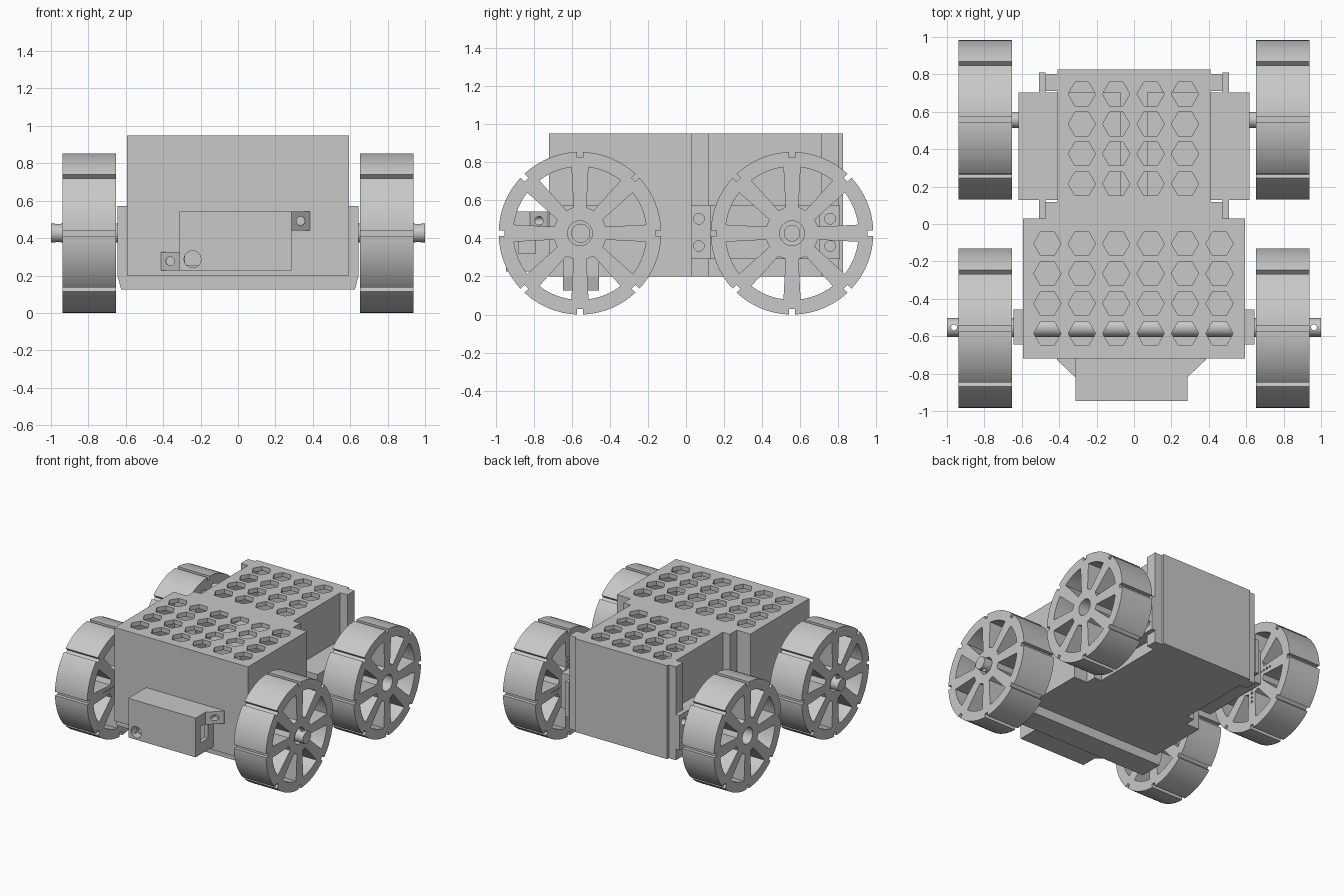
import bpy, bmesh, math

if "Cube" in bpy.data.objects:
    bpy.data.objects.remove(bpy.data.objects["Cube"])

grey = bpy.data.materials.new("plain grey")
grey.diffuse_color = (0.58, 0.58, 0.58, 1)
grey.use_nodes = True
grey.node_tree.nodes["Principled BSDF"].inputs["Base Color"].default_value = grey.diffuse_color


def place(axis, u, v, w):
    return {'x': (w, u, v), 'y': (u, w, v), 'z': (u, v, w)}[axis]


def make(name, parts):
    """Object from prisms, each (axis, 2D outline, start, end)."""
    bm = bmesh.new()
    for axis, pts, a, b in parts:
        lo = [bm.verts.new(place(axis, u, v, a)) for u, v in pts]
        hi = [bm.verts.new(place(axis, u, v, b)) for u, v in pts]
        bm.faces.new(lo)
        bm.faces.new(hi)
        n = len(pts)
        for i in range(n):
            j = (i + 1) % n
            bm.faces.new((lo[i], lo[j], hi[j], hi[i]))
    bmesh.ops.recalc_face_normals(bm, faces=bm.faces[:])
    me = bpy.data.meshes.new(name)
    bm.to_mesh(me)
    bm.free()
    me.materials.append(grey)
    ob = bpy.data.objects.new(name, me)
    bpy.context.collection.objects.link(ob)
    return ob


def select(ob):
    bpy.ops.object.select_all(action='DESELECT')
    ob.select_set(True)
    bpy.context.view_layer.objects.active = ob


def cut(ob, parts):
    cutter = make("cutter", parts)
    cutter.hide_render = True
    mod = ob.modifiers.new("cut", 'BOOLEAN')
    mod.operation = 'DIFFERENCE'
    mod.solver = 'EXACT'
    mod.object = cutter
    select(ob)
    bpy.ops.object.modifier_apply(modifier=mod.name)
    bpy.data.objects.remove(cutter)


def smooth(ob):
    select(ob)
    bpy.ops.object.shade_smooth_by_angle(angle=math.radians(30))


def ring(u, v, r, n=32):
    return [(u + r * math.cos(2 * math.pi * i / n), v + r * math.sin(2 * math.pi * i / n))
            for i in range(n)]


def rect(u0, v0, u1, v1):
    return [(u0, v0), (u1, v0), (u1, v1), (u0, v1)]


def box(x0, x1, y0, y1, z0, z1):
    return ('z', rect(x0, y0, x1, y1), z0, z1)


def tee(t):
    """Body plan: wide front, narrow rear, inset by t."""
    w, n, y0, y1, y2 = 0.593 - t, 0.41 - t, -0.72 + t, 0.03 - t, 0.825 - t
    return [(-w, y0), (w, y0), (w, y1), (n, y1), (n, y2), (-n, y2), (-n, y1), (-w, y1)]


# Hollow body with hexagonal vents in the lid
body = make("body_shell", [('z', tee(0), 0.2, 0.95)])
cut(body, [('z', tee(0.03), 0.23, 0.915)])
vents = []
for row in range(8):
    cols = range(6) if row < 4 else range(1, 5)
    y = -0.585 + 0.16 * row if row < 4 else 0.215 + 0.16 * (row - 4)
    vents += [('z', ring(-0.463 + 0.184 * c, y, 0.073, 6), 0.88, 1.0) for c in cols]
cut(body, vents)

# Front sensor box with sloped screw tabs
sensor = make("front_box", [box(-0.313, 0.285, -0.945, -0.72, 0.227, 0.542)])
cut(sensor, [box(-0.283, 0.255, -0.915, -0.75, 0.257, 0.512)])
cut(sensor, [('y', ring(-0.243, 0.287, 0.045), -1.0, -0.88),
             ('x', rect(-0.88, 0.32, -0.79, 0.45), 0.22, 0.35)])
for name, x0, x1, z0 in (("right_tab", 0.285, 0.385, 0.442), ("left_tab", -0.313, -0.413, 0.227)):
    tab = make(name, [('z', [(x0, -0.82), (x1, -0.725), (x1, -0.72), (x0, -0.72)], z0, z0 + 0.1)])
    cut(tab, [('y', ring((x0 + x1) / 2, z0 + 0.05, 0.023, 20), -0.9, -0.73)])

# Front axle bracket: bar below the body and an arm on each side
make("axle_bracket", [('y', [(-0.625, 0.125), (0.625, 0.125), (0.645, 0.2), (0.645, 0.573),
                             (0.593, 0.573), (0.593, 0.2), (-0.593, 0.2), (-0.593, 0.573),
                             (-0.645, 0.573), (-0.645, 0.2)], -0.645, -0.457)])

# Front axle with pin holes at its ends
WY, WZ, WR = 0.557, 0.427, 0.427
axle = make("front_axle", [('x', ring(-WY + 0.004, WZ, 0.05), -1.0, 1.0)])
cut(axle, [('z', ring(s * 0.962, -WY + 0.004, 0.016, 16), 0.2, 0.7) for s in (-1, 1)])
smooth(axle)

# Rear drive motors on posts
for s, side in ((-1, "left"), (1, "right")):
    make(side + "_motor", [box(s * 0.07, s * 0.618, 0.127, 0.702, 0.292, 0.572)])
    make(side + "_motor_posts", [box(s * 0.40, s * 0.473, 0.02, 0.118, 0.2, 0.95),
                                 box(s * 0.40, s * 0.473, 0.712, 0.803, 0.2, 0.95)])
    flange = make(side + "_motor_flange", [box(s * 0.473, s * 0.508, 0.022, 0.81, 0.292, 0.572)])
    cut(flange, [('x', ring(y, z, 0.028, 20), s * 0.45, s * 0.6)
                 for y in (0.068, 0.757) for z in (0.36, 0.503)])
    smooth(make(side + "_motor_shaft", [('x', ring(WY, WZ, 0.043), s * 0.6, s * 0.7)]))


# Wheel: wide rim, eight tapered spokes, notched tread
def spoke_gap(k):
    mid = math.radians(22.5 + 45 * k)
    a = math.radians(22.5) - math.asin(0.034 / 0.14)
    b = math.radians(22.5) - math.asin(0.045 / 0.35)
    polar = [(0.14, -a)] + [(0.35, b * (i / 3 - 1)) for i in range(7)] + [(0.14, a)]
    return [(r * math.cos(mid + t), r * math.sin(mid + t)) for r, t in polar]


def notch(k):
    c, s = math.cos(math.pi / 4 * k), math.sin(math.pi / 4 * k)
    return [(u * c - v * s, u * s + v * c) for u, v in rect(WR - 0.03, -0.015, WR + 0.05, 0.015)]


wheel = make("wheel_front_right", [('x', ring(0, 0, WR, 96), -0.143, 0.143)])
cut(wheel, [('x', ring(0, 0, 0.065), -0.2, 0.2)]
    + [('x', f(k), -0.2, 0.2) for f in (spoke_gap, notch) for k in range(8)])
# small screw holes on the inner face
cut(wheel, [('x', ring(r * c, r * s, 0.01, 8), -0.2, -0.11)
            for r in (0.10, 0.135, 0.17, 0.205) for c, s in ((1, 0), (0, 1), (-1, 0), (0, -1))])
smooth(wheel)
wheel.location = (0.795, -WY, WZ)
for name, sx, sy in (("wheel_front_left", -1, -1), ("wheel_rear_right", 1, 1), ("wheel_rear_left", -1, 1)):
    w = wheel.copy()
    w.name = name
    w.location = (sx * 0.795, sy * WY, WZ)
    w.rotation_euler.z = 0 if sx > 0 else math.pi
    bpy.context.collection.objects.link(w)
